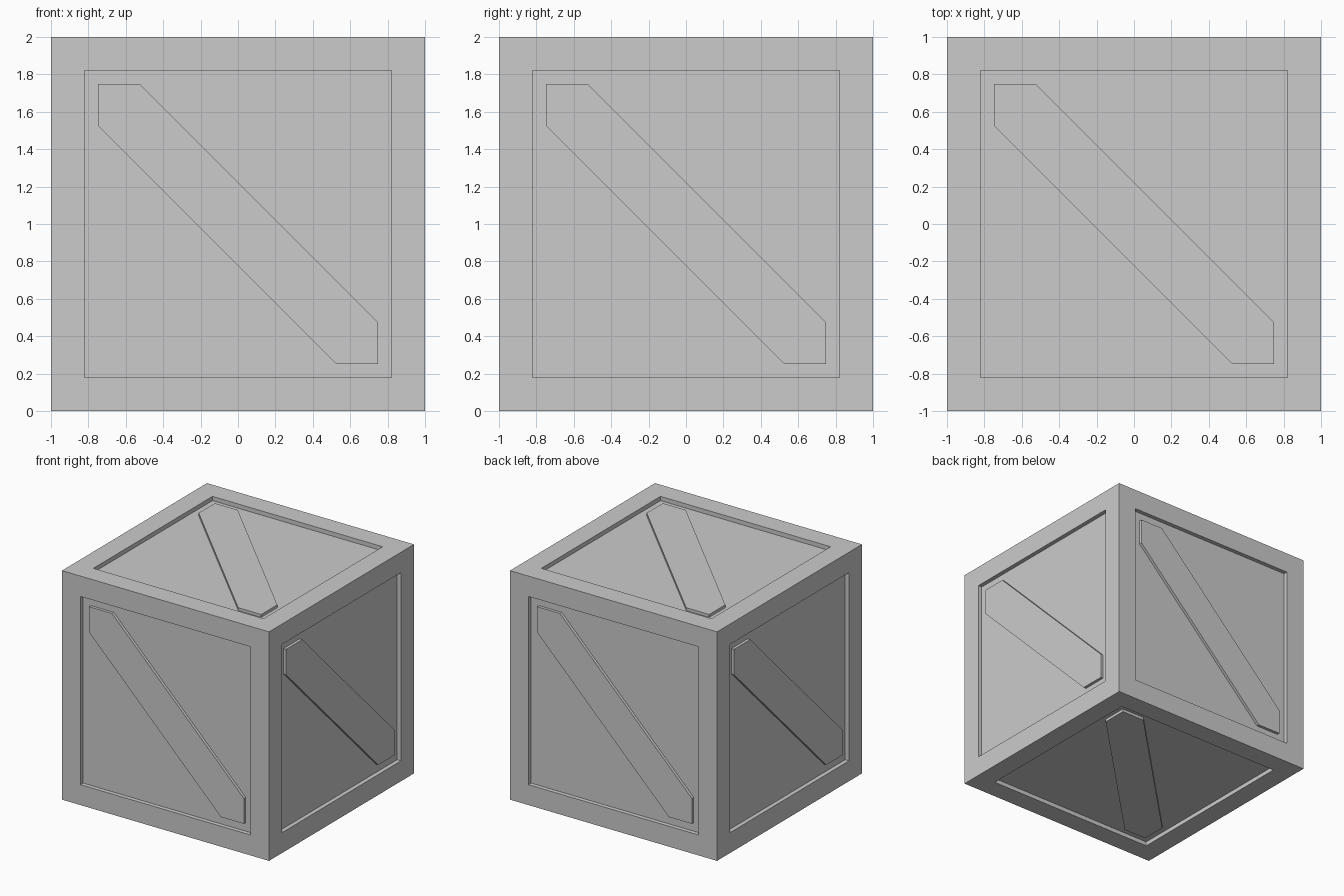
import bpy, bmesh
from math import pi
from mathutils import Matrix

if "Cube" in bpy.data.objects:
    bpy.data.objects.remove(bpy.data.objects["Cube"])

HALF = 1.0       # half of the crate side
OPEN = 0.748     # half of the panel opening
PANEL = 0.037    # depth of the recessed panels
BRACE = 0.012    # depth of the brace faces below the frame
CUT = 0.222      # brace offset from the opening corners


def finish(bm, name, matrix=Matrix()):
    bmesh.ops.recalc_face_normals(bm, faces=bm.faces[:])
    me = bpy.data.meshes.new(name)
    bm.to_mesh(me)
    bm.free()
    ob = bpy.data.objects.new(name, me)
    bpy.context.collection.objects.link(ob)
    ob.matrix_world = Matrix.Translation((0, 0, HALF)) @ matrix
    return ob


# Crate body: each side inset to a frame, then the panel pushed straight in
bm = bmesh.new()
bmesh.ops.create_cube(bm, size=2 * HALF)
panels = bm.faces[:]
bmesh.ops.inset_individual(bm, faces=panels, thickness=HALF - OPEN)
bmesh.ops.inset_individual(bm, faces=panels, thickness=0, depth=-PANEL)
finish(bm, "crate_body")


# Diagonal brace: six-sided board fitted corner to corner in the opening
def brace(name, matrix):
    a, c = OPEN, OPEN - CUT
    outline = [(-a, a), (-a, c), (c, -a), (a, -a), (a, -c), (-c, a)]
    bm = bmesh.new()
    face = bm.faces.new([bm.verts.new((x, -HALF + BRACE, z)) for x, z in outline])
    ext = bmesh.ops.extrude_face_region(bm, geom=[face], use_keep_orig=True)
    verts = [g for g in ext["geom"] if isinstance(g, bmesh.types.BMVert)]
    bmesh.ops.translate(bm, verts=verts, vec=(0, PANEL - BRACE + 0.005, 0))
    finish(bm, name, matrix)


for i, side in enumerate(("front", "right", "back", "left")):
    brace(side + "_brace", Matrix.Rotation(i * pi / 2, 4, 'Z'))
brace("top_brace", Matrix.Rotation(-pi / 2, 4, 'X'))
brace("bottom_brace", Matrix.Rotation(pi / 2, 4, 'X'))
